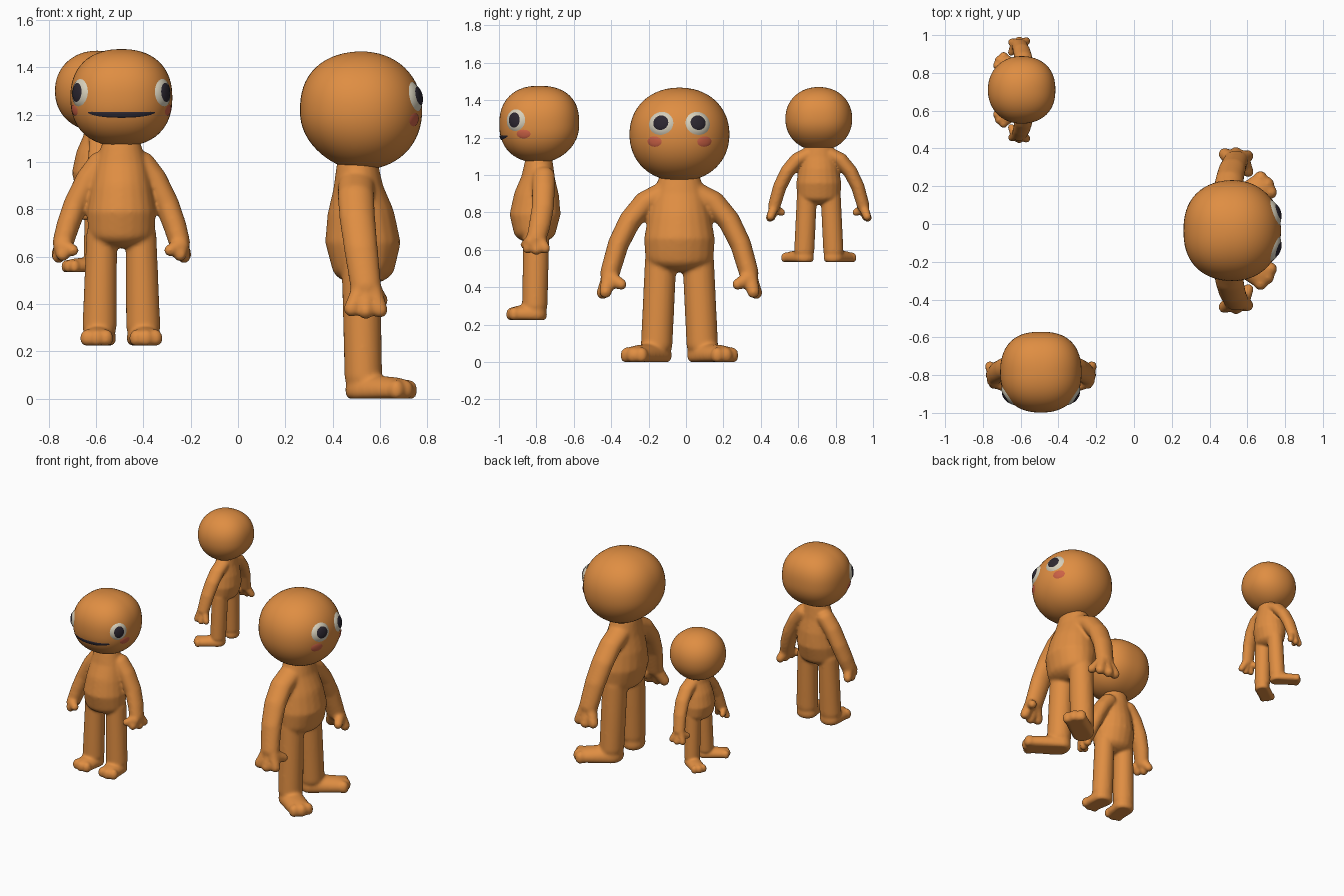
import bpy, bmesh, math
from mathutils import Vector, Matrix

if "Cube" in bpy.data.objects:
    bpy.data.objects.remove(bpy.data.objects["Cube"])


def material(name, rgb):
    m = bpy.data.materials.new(name)
    m.diffuse_color = (*rgb, 1)
    m.use_nodes = True
    m.node_tree.nodes["Principled BSDF"].inputs["Base Color"].default_value = m.diffuse_color
    return m


ORANGE = material("orange skin", (0.74, 0.27, 0.055))
CREAM = material("cream eye", (0.68, 0.63, 0.50))
DARK = material("dark pupil", (0.025, 0.02, 0.03))
BLUSH = material("red cheek", (0.60, 0.12, 0.06))


def finish(bm, name, mat, matrix):
    bmesh.ops.recalc_face_normals(bm, faces=bm.faces)
    mesh = bpy.data.meshes.new(name)
    for f in bm.faces:
        f.smooth = True
    bm.to_mesh(mesh)
    bm.free()
    mesh.materials.append(mat)
    ob = bpy.data.objects.new(name, mesh)
    ob.matrix_world = matrix
    bpy.context.collection.objects.link(ob)
    return ob


def blob_points(c, r, n=10):
    """Points on an ellipsoid, flattened where it would go under the floor."""
    for i in range(n + 1):
        t = math.pi * i / n
        for j in range(1 if i in (0, n) else 2 * n):
            a = math.pi * j / n
            yield Vector((c[0] + r[0] * math.sin(t) * math.cos(a),
                          c[1] + r[1] * math.sin(t) * math.sin(a),
                          max(0, c[2] + r[2] * math.cos(t))))


def chain(bm, blobs):
    """Hull each pair of neighbouring ellipsoids into one limb."""
    for a, b in zip(blobs, blobs[1:]):
        part = bmesh.new()
        for p in [*blob_points(*a), *blob_points(*b)]:
            part.verts.new(p)
        bmesh.ops.convex_hull(part, input=part.verts[:])
        bmesh.ops.delete(part, geom=[v for v in part.verts if not v.link_faces], context='VERTS')
        bmesh.ops.recalc_face_normals(part, faces=part.faces)
        tmp = bpy.data.meshes.new("tmp")
        part.to_mesh(tmp)
        part.free()
        bm.from_mesh(tmp)
        bpy.data.meshes.remove(tmp)


def build_body(name, matrix, arm, palm, tips, toe, hip, ankle, width):
    bm = bmesh.new()
    # torso with round belly
    chain(bm, [((0, y, z), (rx * width, ry, rz)) for y, z, rx, ry, rz in (
        (-.01, .56, .183, .135, .08), (-.008, .66, .19, .16, .09),
        (0, .78, .168, .142, .08), (.01, .88, .145, .108, .07), (.015, .99, .11, .088, .05))])
    for s in (-1, 1):
        # leg
        chain(bm, [((s * hip, 0, .55), (.085 * width, .082, .06)),
                   ((s * ankle, -.01, .09), (.085, .08, .06))])
        # foot and toes
        heel, end = Vector((s * ankle, -.002, .035)), Vector((s * toe[0], toe[1], .035))
        chain(bm, [(heel, (.083, .07, .07)), (end, (.08, .075, .055))])
        d = (end - heel).normalized()
        side = Vector((-d.y, d.x, 0))
        for k in (-1, 0, 1):
            p = end + d * (.05 - .012 * abs(k)) + side * k * .047
            chain(bm, [(end, (.04, .04, .04)), (p, (.036, .036, .046))])
        # arm
        chain(bm, [((s * x, y, z), (rx, ry, .06)) for x, y, z, rx, ry in arm])
        # fingers and thumb
        for x, y, z, r in tips:
            chain(bm, [((s * palm[0], palm[1] + .5 * (y - palm[1]), palm[2]), (.04, .036, .045)),
                       ((s * x, y, z + r), (r, r, r))])
    ob = finish(bm, name, ORANGE, matrix)
    m = ob.modifiers.new("merge", 'REMESH')
    m.mode, m.voxel_size, m.use_smooth_shade = 'VOXEL', .01, True
    m = ob.modifiers.new("soften", 'SMOOTH')
    m.factor, m.iterations = .5, 9


def head_surface(center, radii, square):
    """Return a function from azimuth and elevation to a point on the head."""
    def point(az, el, lift=0):
        d = Vector((math.cos(el) * math.sin(az), -math.cos(el) * math.cos(az), math.sin(el)))
        p = square + .2 * max(0, d.y)
        q = d * sum(abs(c) ** p for c in d) ** (-1 / p)
        if q.z < 0 and q.y > 0:          # sloped lower back of the head
            q.y *= 1 - .22 * q.z * q.z
            q.x *= 1 - .15 * q.z * q.z * q.y
        return Vector(center) + Vector([a * b for a, b in zip(q, radii)]) + d * lift
    return point


def build_head(name, matrix, surf, n=32):
    bm = bmesh.new()
    rows = [[bm.verts.new(surf(math.pi * j / n, math.pi * (i / n - .5))) for j in range(2 * n)]
            for i in range(1, n)]
    for a, b in zip(rows, rows[1:]):
        for j in range(2 * n):
            k = (j + 1) % (2 * n)
            bm.faces.new((a[j], a[k], b[k], b[j]))
    for row, el in ((rows[0], -math.pi / 2), (rows[-1], math.pi / 2)):
        pole = bm.verts.new(surf(0, el))
        for j in range(2 * n):
            bm.faces.new((row[j], row[(j + 1) % (2 * n)], pole))
    finish(bm, name, ORANGE, matrix)


def patch(name, matrix, surf, mat, az, el, ru, rv, edge, dome, bend=0):
    """Oval plate lying on the head, raised from edge to dome in the middle."""
    bm = bmesh.new()
    n, rings = 36, 8

    def vert(t, a):
        u, v = t * math.cos(a), t * math.sin(a)
        return bm.verts.new(surf(az + ru * u, el + rv * v + bend * u * u,
                                 edge + (dome - edge) * (1 - t ** 3)))
    mid = vert(0, 0)
    rows = [[vert(i / rings, 2 * math.pi * j / n) for j in range(n)] for i in range(1, rings + 1)]
    for j in range(n):
        k = (j + 1) % n
        bm.faces.new((mid, rows[0][j], rows[0][k]))
        for a, b in zip(rows, rows[1:]):
            bm.faces.new((a[j], b[j], b[k], a[k]))
    bmesh.ops.recalc_face_normals(bm, faces=bm.faces)
    mid.normal_update()
    finish(bm, name, mat, matrix)


def place(x, y, z, turn, scale):
    return Matrix.Translation((x, y, z)) @ Matrix.Rotation(math.radians(turn), 4, 'Z') @ Matrix.Scale(scale, 4)


# poses: arm path (x, y, z, half width, half depth), palm, finger tips
wide = dict(
    arm=[(.09, .02, .90, .07, .078), (.18, .022, .855, .065, .078), (.265, .015, .755, .06, .076),
         (.327, 0, .63, .056, .072), (.372, -.02, .475, .052, .066)],
    palm=(.378, -.025, .45),
    tips=[(.405, .04, .345, .034), (.41, -.02, .335, .034), (.395, -.08, .34, .034), (.31, -.085, .385, .03)],
    toe=(.22, -.145), hip=.1, ankle=.122, width=1)
close = dict(
    arm=[(.10, .045, .90, .068, .072), (.165, .045, .82, .062, .072), (.225, .04, .70, .06, .07),
         (.265, .02, .59, .057, .068), (.288, 0, .51, .052, .062)],
    palm=(.295, -.005, .49),
    tips=[(.315, .055, .415, .033), (.31, .0, .405, .033), (.29, -.055, .415, .033), (.24, -.07, .44, .03)],
    toe=(.118, -.105), hip=.097, ankle=.108, width=.9)

figures = [
    # name, placement, pose, head centre, head radii, head squareness
    ("large_figure", place(.52, -.035, 0, 90, 1), wide, (0, 0, 1.217), (.267, .258, .25), 2.12),
    ("medium_figure", place(-.493, -.80, .225, 0, .8546), close, (0, .018, 1.225), (.252, .25, .24), 2.3),
    ("small_figure", place(-.595, .71, .535, -90, .638), wide, (0, 0, 1.2), (.28, .28, .266), 2.1),
]
# face plates: part, material, azimuth, elevation, half width, half height, edge, dome
faces = {
    "large_figure": [("eye", CREAM, .39, .24, .265, .25, .001, .014),
                     ("pupil", DARK, .375, .24, .155, .15, .012, .019),
                     ("cheek", BLUSH, .52, -.15, .16, .11, .002, .005)],
    "medium_figure": [("eye", CREAM, .95, .10, .27, .27, .001, .014),
                      ("pupil", DARK, .95, .10, .15, .18, .012, .019),
                      ("cheek", BLUSH, 1.17, -.25, .18, .11, .002, .005)],
}

for name, mat, pose, centre, radii, square in figures:
    build_body(name + "_body", mat, **pose)
    surf = head_surface(centre, radii, square)
    build_head(name + "_head", mat, surf)
    for part, colour, az, *rest in faces.get(name, []):
        for s, label in ((-1, "right"), (1, "left")):
            patch(f"{name}_{label}_{part}", mat, surf, colour, s * az, *rest)

# wide mouth of the medium figure
name, mat, pose, centre, radii, square = figures[1]
patch(name + "_mouth", mat, head_surface(centre, radii, square), DARK, 0, -.35, .70, .06, .003, .006, .06)
